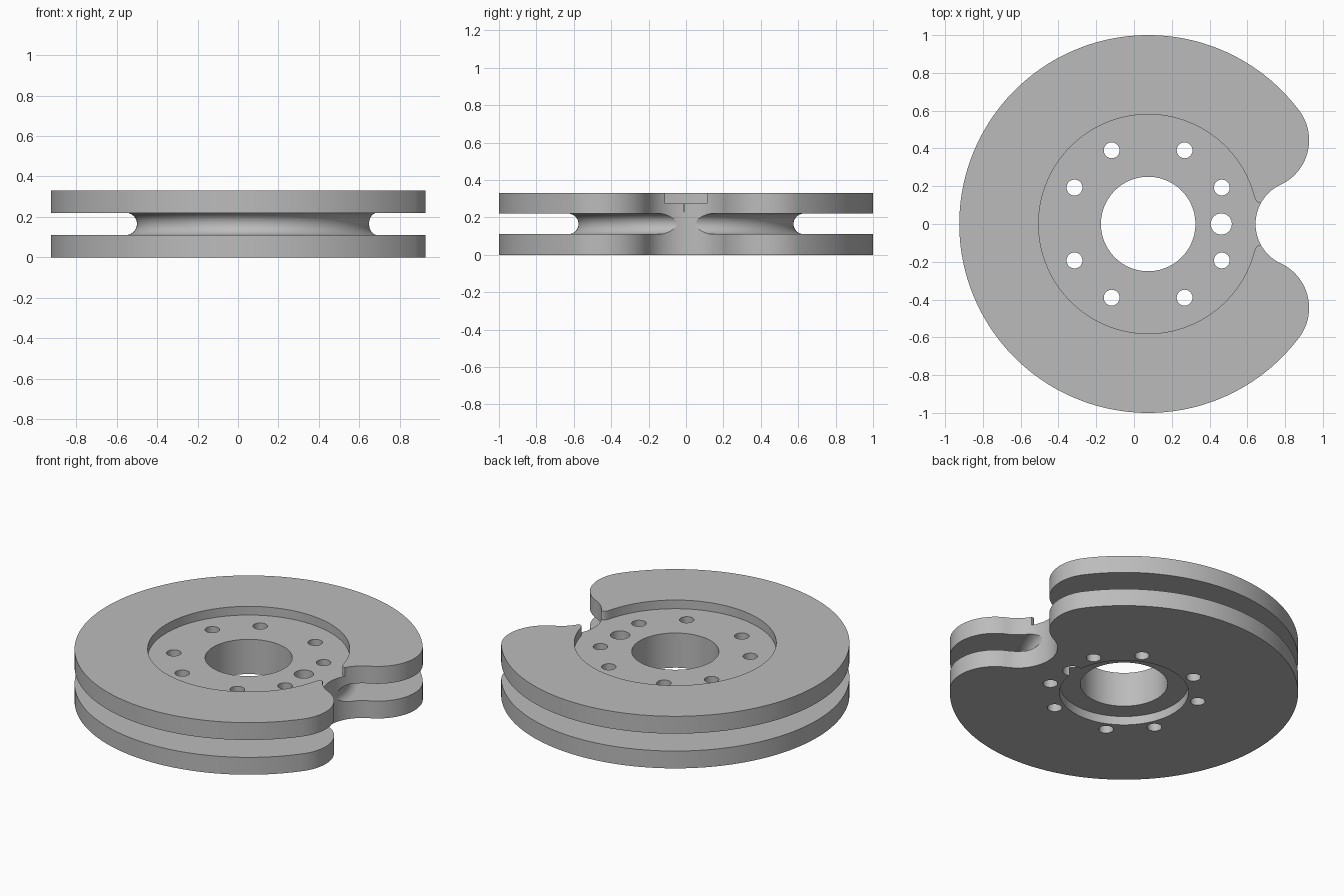
import bpy, bmesh
from math import pi, sin, cos, atan2, hypot

cube = bpy.data.objects.get("Cube")
if cube:
    bpy.data.objects.remove(cube)

CX = 0.075          # disc axis, offset so the notched shape is centred
HEIGHT = 0.33
SEGS = 192

grey = bpy.data.materials.new("machined grey")
grey.use_nodes = True
colour = (0.5, 0.5, 0.5, 1)
grey.diffuse_color = colour
grey.node_tree.nodes["Principled BSDF"].inputs["Base Color"].default_value = colour


def finish(bm, name):
    bmesh.ops.recalc_face_normals(bm, faces=bm.faces)
    mesh = bpy.data.meshes.new(name)
    bm.to_mesh(mesh)
    bm.free()
    mesh.materials.append(grey)
    obj = bpy.data.objects.new(name, mesh)
    obj.location.x = CX
    bpy.context.collection.objects.link(obj)
    return obj


def lathe(profile, name):
    bm = bmesh.new()
    rings = [[bm.verts.new((r * cos(2 * pi * i / SEGS), r * sin(2 * pi * i / SEGS), z))
              for r, z in profile] for i in range(SEGS)]
    n = len(profile)
    for i in range(SEGS):
        a, b = rings[i], rings[(i + 1) % SEGS]
        for j in range(n):
            k = (j + 1) % n
            bm.faces.new((a[j], b[j], b[k], a[k]))
    return finish(bm, name)


def prism(outline, z0, z1, name):
    bm = bmesh.new()
    base = bm.faces.new([bm.verts.new((x, y, z0)) for x, y in outline])
    top = bmesh.ops.extrude_face_region(bm, geom=[base])["geom"]
    bmesh.ops.translate(bm, vec=(0, 0, z1 - z0),
                        verts=[v for v in top if isinstance(v, bmesh.types.BMVert)])
    return finish(bm, name)


def arc(cx, cy, r, start, end, n):
    return [(cx + r * cos(start + (end - start) * i / n),
             cy + r * sin(start + (end - start) * i / n)) for i in range(n + 1)]


def mirrored(half):
    """Close a half outline with its reflection across y = 0."""
    return half + [(x, -y) for x, y in reversed(half) if abs(y) > 1e-6]


# Two-flange disc: bore, underside counterbore and round-bottomed rim groove
groove = arc(0.63, 0.165, 0.055, 1.5 * pi, 0.5 * pi, 20)
profile = ([(0.25, 0.055), (0.37, 0.055), (0.37, 0), (1, 0), (1, 0.11)]
           + groove + [(1, 0.22), (1, HEIGHT), (0.25, HEIGHT)])
disc = lathe(profile, "grooved_disc")

# Edge notch: rounded lobes running tangent into a concave scallop
lobe_r, lobe_x, lobe_y = 0.26, 0.592, 0.444
notch_x = 0.798
gap = hypot(notch_x - lobe_x, lobe_y)
turn = atan2(-lobe_y, notch_x - lobe_x)
half = [(1.3, 0.975)]
half += arc(lobe_x, lobe_y, lobe_r, atan2(0.6, 0.8), turn, 40)
half += arc(notch_x, 0, gap - lobe_r, turn + pi, pi, 24)[1:]
cutters = [prism(mirrored(half), -0.2, 0.6, "notch_cutter")]

# Top recess opening into the notch through a short slot
half = arc(0, 0, 0.58, pi, 0.25, 84)
half += [(0.569, 0.127), (0.577, 0.117), (0.59, 0.112), (0.7, 0.112)]
cutters.append(prism(mirrored(half), 0.275, 0.6, "recess_cutter"))

# Bolt holes and the larger locating hole
holes = [(sx * x, sy * y, 0.042) for x, y in ((0.39, 0.193), (0.193, 0.39))
         for sx in (-1, 1) for sy in (-1, 1)]
holes.append((0.387, 0, 0.056))
for x, y, r in holes:
    cutters.append(prism(arc(x, y, r, 0, 2 * pi, 32)[:-1], -0.2, 0.6, "hole_cutter"))

# Cut everything, then drop the cutters
bpy.ops.object.select_all(action="DESELECT")
bpy.context.view_layer.objects.active = disc
disc.select_set(True)
for cutter in cutters:
    cutter.hide_render = True
    mod = disc.modifiers.new("cut", "BOOLEAN")
    mod.operation = "DIFFERENCE"
    mod.solver = "EXACT"
    mod.object = cutter
    bpy.ops.object.modifier_apply(modifier=mod.name)
    bpy.data.objects.remove(cutter)

bpy.ops.object.shade_smooth_by_angle(angle=pi / 6)
weighted = disc.modifiers.new("clean shading", "WEIGHTED_NORMAL")
weighted.keep_sharp = True
